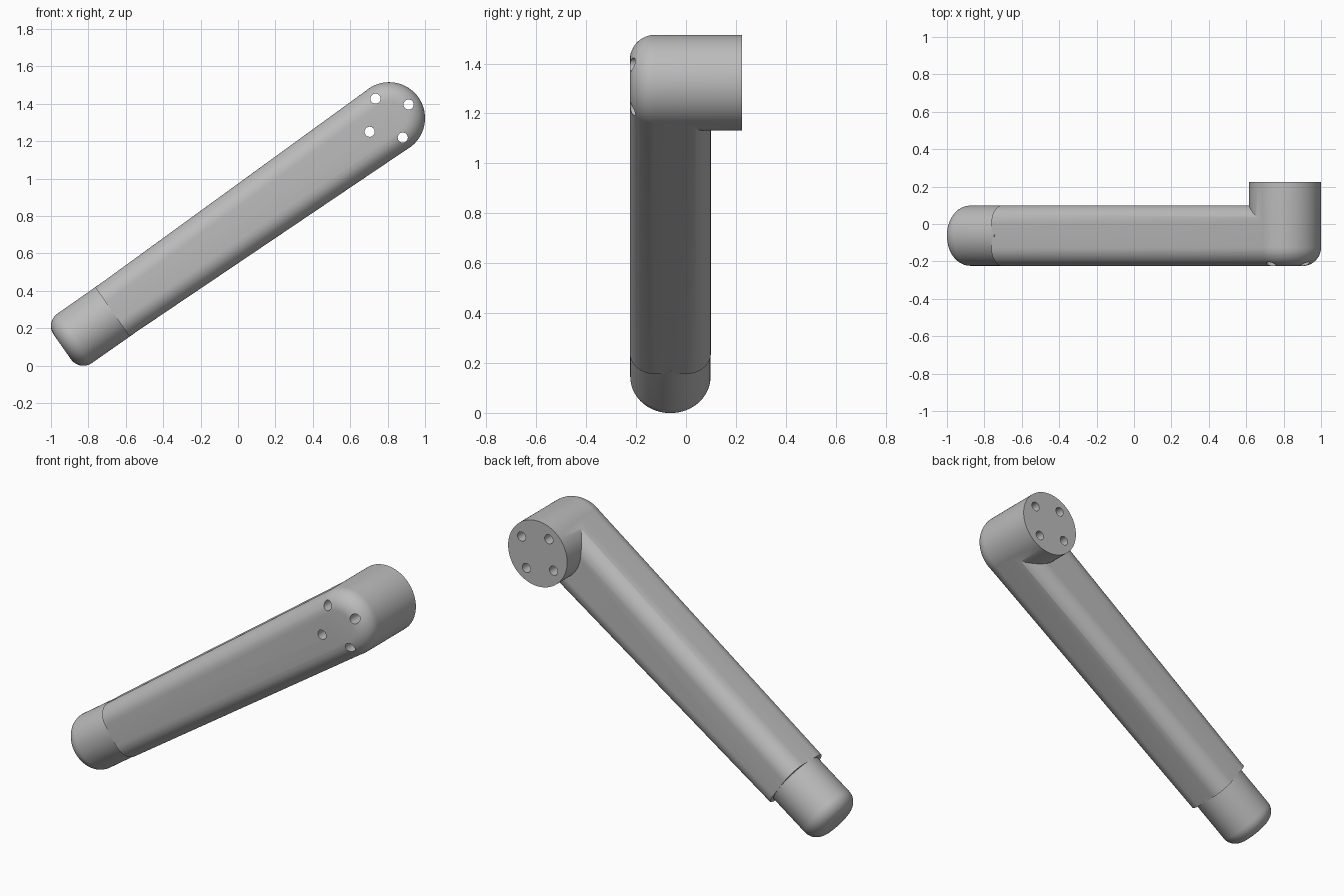
import bpy, bmesh, math
from mathutils import Vector, Matrix

if "Cube" in bpy.data.objects:
    bpy.data.objects.remove(bpy.data.objects["Cube"], do_unlink=True)

TILT = math.radians(35)
HEAD_CENTRE = Vector((0.808, 0, 1.323))
HEAD_R, FILLET = 0.192, 0.1
FRONT, BACK, ARM_BACK = -0.225, 0.225, 0.1
ARM_MID = (FRONT + ARM_BACK) / 2
ARM_HALF = (ARM_BACK - FRONT) / 2
SEAM, END = -1.806, -2.133          # distances along the arm from the head

grey = bpy.data.materials.new("plain grey")
grey.use_nodes = True
grey.diffuse_color = (0.5, 0.5, 0.5, 1)
grey.node_tree.nodes["Principled BSDF"].inputs["Base Color"].default_value = (0.5, 0.5, 0.5, 1)


def loft(name, rings):
    """Bridge equal rings of points and cap both ends."""
    bm = bmesh.new()
    loops = [[bm.verts.new(p) for p in ring] for ring in rings]
    n = len(loops[0])
    for a, b in zip(loops, loops[1:]):
        for i in range(n):
            j = (i + 1) % n
            bm.faces.new((a[i], a[j], b[j], b[i]))
    bm.faces.new(loops[0])
    bm.faces.new(loops[-1])
    bmesh.ops.recalc_face_normals(bm, faces=bm.faces)
    mesh = bpy.data.meshes.new(name)
    bm.to_mesh(mesh)
    bm.free()
    mesh.materials.append(grey)
    obj = bpy.data.objects.new(name, mesh)
    bpy.context.collection.objects.link(obj)
    return obj


def circle(r, n, place):
    return [place(r * math.cos(t), r * math.sin(t))
            for t in (2 * math.pi * i / n for i in range(n))]


def rounded_end(radius, fillet, start, steps=12):
    """Profile (radius, position) from a flat end face through its fillet."""
    arc = [math.pi / 2 * i / steps for i in range(steps + 1)]
    return [(radius - fillet + fillet * math.sin(t),
             start + fillet * (1 - math.cos(t))) for t in arc]


def rounded_rect(x, half_y, half_z, r, steps=12):
    pts = []
    for quarter, (sy, sz) in enumerate(((1, 1), (-1, 1), (-1, -1), (1, -1))):
        for i in range(steps + 1):
            t = math.pi / 2 * (quarter + i / steps)
            pts.append((x, ARM_MID + sy * (half_y - r) + r * math.cos(t),
                        sz * (half_z - r) + r * math.sin(t)))
    return pts


def combine(obj, other, operation):
    mod = obj.modifiers.new(operation, "BOOLEAN")
    mod.operation, mod.solver, mod.object = operation, "EXACT", other
    bpy.context.view_layer.objects.active = obj
    bpy.ops.object.modifier_apply(modifier=mod.name)
    bpy.data.objects.remove(other, do_unlink=True)


# Tapered arm with rounded corners
arm = loft("arm", [rounded_rect(SEAM, ARM_HALF - 0.0004, 0.16, FILLET),
                   rounded_rect(0, ARM_HALF - 0.0004, HEAD_R - 0.0006, FILLET)])

# Round head, filleted in front and flat at the back
head_profile = rounded_end(HEAD_R, FILLET, FRONT) + [(HEAD_R, BACK)]
head = loft("head", [circle(r, 96, lambda a, b, y=y: (a, y, b)) for r, y in head_profile])
combine(arm, head, "UNION")

# Four bolt holes through the head
for k in range(4):
    t = k * math.pi / 2
    cx, cz = 0.127 * math.cos(t), 0.127 * math.sin(t)
    hole = loft("hole_cutter", [
        circle(0.027, 32, lambda a, b, y=y: (cx + a, y, cz + b)) for y in (-0.4, 0.4)])
    combine(arm, hole, "DIFFERENCE")

# Round end plug
tip_profile = rounded_end(0.161, 0.08, END) + [(0.161, SEAM + 0.02)]
tip = loft("end_plug", [circle(r, 64, lambda a, b, x=x: (x, ARM_MID + a, b))
                        for r, x in tip_profile])

# Tilt into place and smooth the curved surfaces
place = Matrix.Translation(HEAD_CENTRE) @ Matrix.Rotation(-TILT, 4, "Y")
for obj in (arm, tip):
    obj.data.transform(place)
    bpy.ops.object.select_all(action="DESELECT")
    obj.select_set(True)
    bpy.context.view_layer.objects.active = obj
    bpy.ops.object.shade_smooth_by_angle(angle=math.radians(30))
